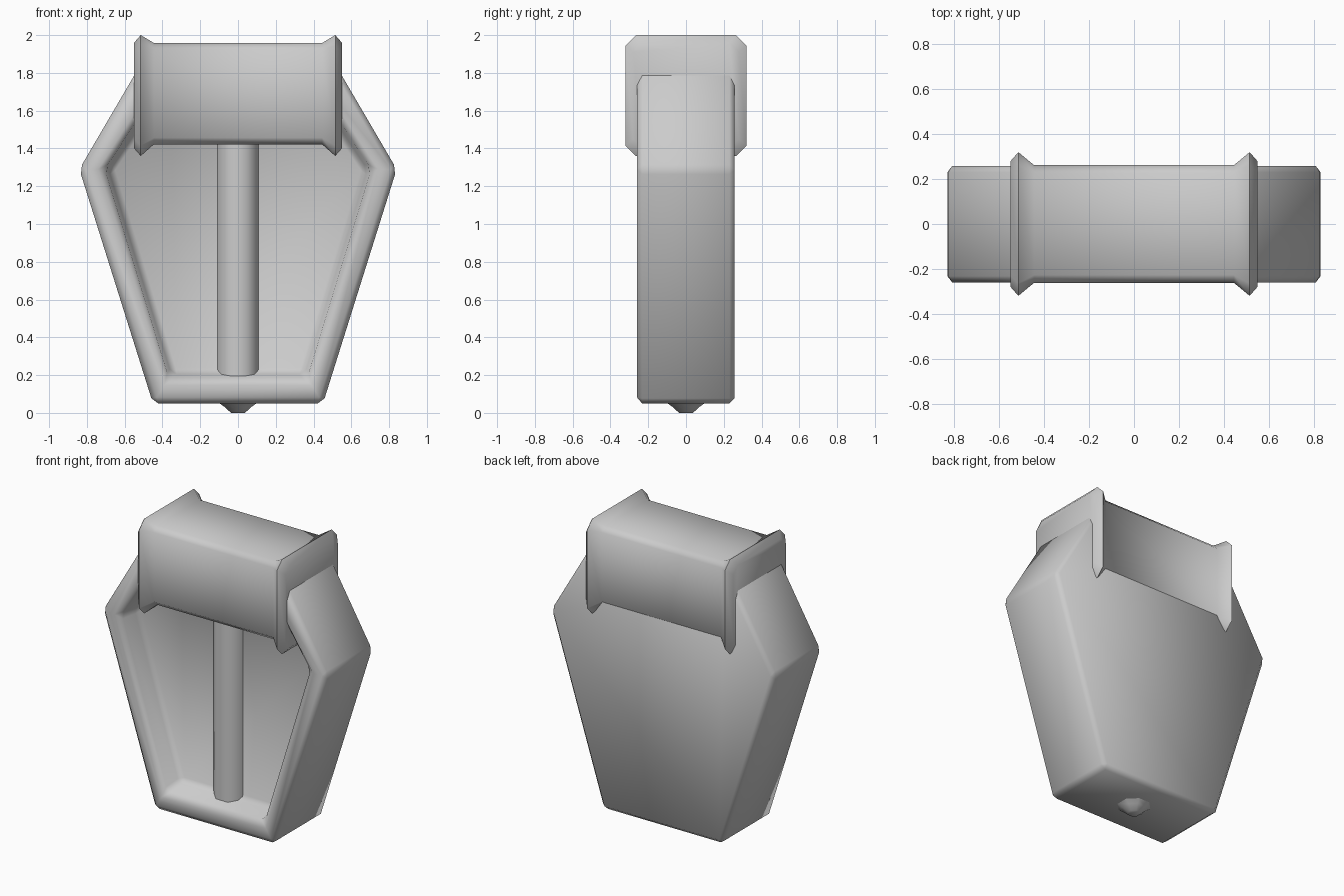
import bpy, bmesh, math

if "Cube" in bpy.data.objects:
    bpy.data.objects.remove(bpy.data.objects["Cube"])

def finish(name, bm, bevel=0.0, angle=50):
    bmesh.ops.recalc_face_normals(bm, faces=bm.faces)
    me = bpy.data.meshes.new(name)
    bm.to_mesh(me)
    bm.free()
    ob = bpy.data.objects.new(name, me)
    bpy.context.collection.objects.link(ob)
    bpy.ops.object.select_all(action='DESELECT')
    bpy.context.view_layer.objects.active = ob
    ob.select_set(True)
    if bevel:
        m = ob.modifiers.new("edge_bevel", 'BEVEL')
        m.width = bevel
        m.segments = 1
        m.limit_method = 'ANGLE'
        m.angle_limit = math.radians(25)
        bpy.ops.object.modifier_apply(modifier=m.name)
    bpy.ops.object.shade_smooth_by_angle(angle=math.radians(angle))
    return ob

def loft(rings):
    """Skin a list of equal-length closed rings and cap both ends."""
    bm = bmesh.new()
    vs = [[bm.verts.new(p) for p in r] for r in rings]
    n = len(vs[0])
    for a, b in zip(vs, vs[1:]):
        for i in range(n):
            j = (i + 1) % n
            bm.faces.new((a[i], a[j], b[j], b[i]))
    bm.faces.new(vs[0])
    bm.faces.new(vs[-1])
    return bm

def hexagon(half, y):
    """Mirror a right-hand outline (x, z) into a closed ring at depth y."""
    pts = half + [(-x, z) for x, z in reversed(half)]
    return [(x, y, z) for x, z in pts]

# Case: six-sided tray, open at the front, with slightly tapered inner walls
outer = [(0.45, 0.05), (0.84, 1.29), (0.483, 1.90)]
inner = [(0.37, 0.18), (0.71, 1.29), (0.39, 1.78)]
floor = [(0.35, 0.21), (0.68, 1.29), (0.37, 1.75)]
finish("case", loft([hexagon(outer, 0.258), hexagon(outer, -0.26),
                     hexagon(inner, -0.26), hexagon(floor, -0.10)]), 0.028)

# Cap: chamfered box section swept along x, flaring into a ridge at each end
def section(x, hy, hz, c, zc):
    pts = [(hy, hz - c), (hy - c, hz), (c - hy, hz), (-hy, hz - c),
           (-hy, c - hz), (c - hy, -hz), (hy - c, -hz), (hy, c - hz)]
    return [(x, y, zc + z) for y, z in pts]

end = [(0.55, 0.28, 0.28, 0.05, 1.68),
       (0.515, 0.32, 0.32, 0.055, 1.68),
       (0.445, 0.262, 0.268, 0.035, 1.69)]
stations = [(-e[0],) + e[1:] for e in end] + end[::-1]
finish("cap", loft([section(*s) for s in stations]), 0, 50)

# Turned parts: eight-sided, flat side forward
def turned(name, y, profile):
    rings = []
    for r, z in profile:
        rings.append([(r * math.cos(math.radians(22.5 + 45 * k)),
                       y + r * math.sin(math.radians(22.5 + 45 * k)), z)
                      for k in range(8)])
    return finish(name, loft(rings))

turned("centre_rod", -0.064, [(0.117, 0.15), (0.117, 1.50)])
turned("bottom_stud", 0.0, [(0.105, 0.10), (0.105, 0.05), (0.075, 0.03),
                            (0.04, 0.0)])
